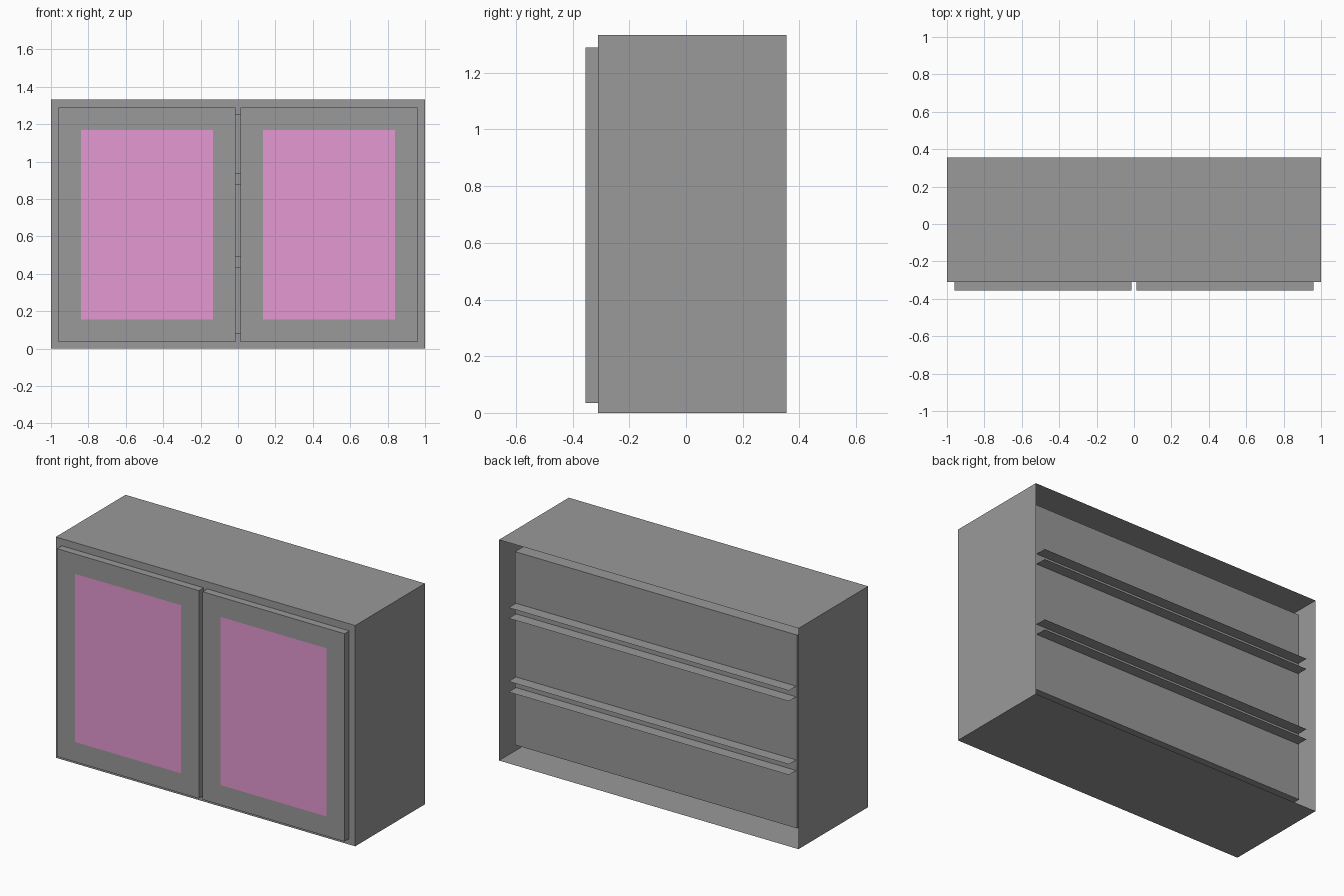
import bpy, bmesh
from mathutils import Vector

if "Cube" in bpy.data.objects:
    bpy.data.objects.remove(bpy.data.objects["Cube"])

X, Z = 1.0, 1.333                # half width and height
FRONT, BACK, PANEL = -0.31, 0.355, 0.285
SIDE, RAIL = 0.058, 0.083        # lining margins at the sides, top and bottom


def material(name, color):
    mat = bpy.data.materials.new(name)
    mat.diffuse_color = (*color, 1)
    mat.use_nodes = True
    mat.node_tree.nodes["Principled BSDF"].inputs["Base Color"].default_value = mat.diffuse_color
    return mat


grey = material("grey_board", (0.32, 0.32, 0.32))
pink = material("pink_panel", (0.78, 0.315, 0.645))


def add_object(name, bm, *extra):
    mesh = bpy.data.meshes.new(name)
    bm.to_mesh(mesh)
    bm.free()
    for mat in (grey, *extra):
        mesh.materials.append(mat)
    obj = bpy.data.objects.new(name, mesh)
    bpy.context.collection.objects.link(obj)
    return obj


def box(lo, hi):
    lo, hi = Vector(lo), Vector(hi)
    bm = bmesh.new()
    bmesh.ops.create_cube(bm, size=1)
    for v in bm.verts:
        v.co = (lo + hi) / 2 + v.co * (hi - lo)
    bm.normal_update()
    return bm


def facing(bm, direction):
    return [f for f in bm.faces if f.normal.dot(Vector(direction)) > 0.9]


def remove(bm, *directions):
    faces = [f for d in directions for f in facing(bm, d)]
    bmesh.ops.delete(bm, geom=faces, context='FACES')


def inset_front(bm, margin_x, margin_z):
    # inset the front face by its own margin in each direction
    face = facing(bm, (0, -1, 0))[0]
    bmesh.ops.inset_region(bm, faces=[face], thickness=0.01, use_even_offset=True)
    mid = face.calc_center_median()
    for v in face.verts:
        v.co.x -= (margin_x - 0.01) * (1 if v.co.x > mid.x else -1)
        v.co.z -= (margin_z - 0.01) * (1 if v.co.z > mid.z else -1)
    return face


# Outer shell: open back, front face is a frame
bm = box((-X, FRONT, 0), (X, BACK, Z))
hole = inset_front(bm, SIDE, RAIL)
bmesh.ops.delete(bm, geom=[hole], context='FACES_ONLY')
remove(bm, (0, 1, 0))
add_object("cabinet_shell", bm)

# Inner lining with recessed back panel
bm = box((-X + SIDE, FRONT, RAIL), (X - SIDE, PANEL, Z - RAIL))
remove(bm, (0, -1, 0))
add_object("inner_lining", bm)

# Hollow shelves, reaching through the back panel
for i, z in enumerate((0.431, 0.876)):
    bm = box((-0.936, FRONT, z), (0.936, BACK, z + 0.064))
    remove(bm, (0, 1, 0), (1, 0, 0), (-1, 0, 0))
    add_object(f"shelf_{i + 1}", bm)

# Pair of doors, each with a flush pink panel in its front
for side, x0, x1 in (("left", -0.96, -0.013), ("right", 0.013, 0.96)):
    bm = box((x0, -0.355, 0.035), (x1, FRONT, 1.29))
    inset_front(bm, 0.12, 0.12).material_index = 1
    add_object(f"{side}_door", bm, pink)
